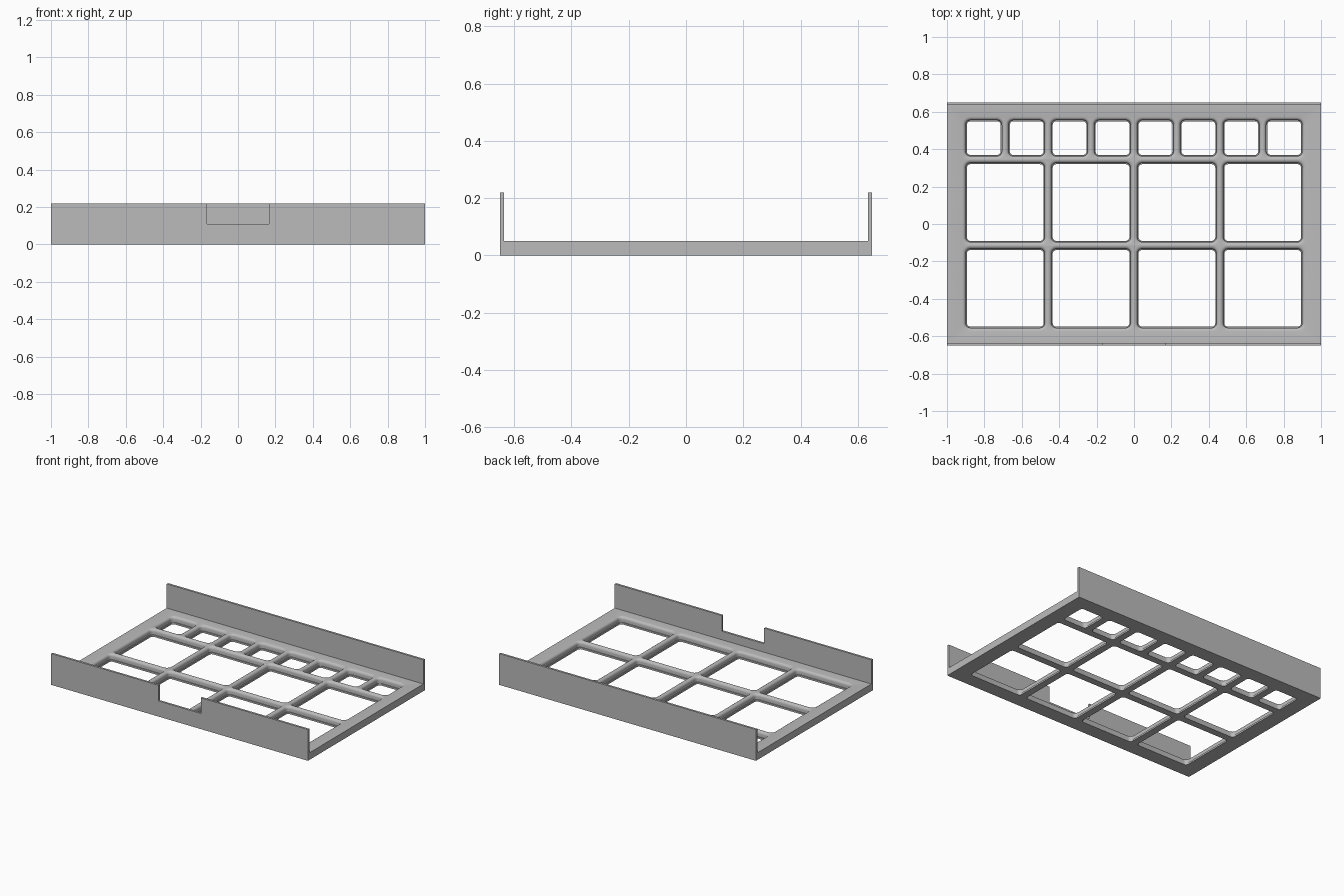
import bpy, bmesh, math

if "Cube" in bpy.data.objects:
    bpy.data.objects.remove(bpy.data.objects["Cube"])

WALL, FLOOR, HEIGHT, HALF_Y = 0.015, 0.05, 0.22, 0.65
PITCH = 0.459          # large compartment spacing
LIP, FILLET = 0.006, 0.018

grey = bpy.data.materials.new("light grey")
grey.use_nodes = True
colour = (0.5, 0.5, 0.5, 1)
grey.diffuse_color = colour
grey.node_tree.nodes["Principled BSDF"].inputs["Base Color"].default_value = colour


def finish(bm, name):
    bmesh.ops.recalc_face_normals(bm, faces=bm.faces)
    mesh = bpy.data.meshes.new(name)
    bm.to_mesh(mesh)
    bm.free()
    obj = bpy.data.objects.new(name, mesh)
    bpy.context.collection.objects.link(obj)
    mesh.materials.append(grey)
    return obj


def rounded_ring(bm, cx, cy, half, radius, z, steps=6):
    verts = []
    for corner, (sx, sy) in enumerate([(1, 1), (-1, 1), (-1, -1), (1, -1)]):
        for i in range(steps + 1):
            a = (corner + i / steps) * math.pi / 2
            verts.append(bm.verts.new((cx + sx * (half - radius) + radius * math.cos(a),
                                       cy + sy * (half - radius) + radius * math.sin(a), z)))
    return verts


def add_compartment(bm, cx, cy, size):
    # Window with a narrow bottom lip, straight wall and rounded rim
    hole = size / 2 - FILLET - LIP - 0.0005
    layers = [(0, -0.02), (0, 0.012), (LIP, 0.012)]
    for i in range(5):
        a = i / 4 * math.pi / 2
        layers.append((LIP + FILLET * (1 - math.cos(a)), FLOOR - FILLET * (1 - math.sin(a))))
    layers.append((LIP + FILLET, FLOOR + 0.02))
    rings = [rounded_ring(bm, cx, cy, hole + off, 0.02 + off, z) for off, z in layers]
    for low, high in zip(rings, rings[1:]):
        for i in range(len(low)):
            j = (i + 1) % len(low)
            bm.faces.new((low[i], low[j], high[j], high[i]))
    bm.faces.new(rings[0][::-1])
    bm.faces.new(rings[-1])


# Tray: U-shaped section swept along x
bm = bmesh.new()
inner = HALF_Y - WALL
section = [(-HALF_Y, 0), (HALF_Y, 0), (HALF_Y, HEIGHT), (inner, HEIGHT),
           (inner, FLOOR), (-inner, FLOOR), (-inner, HEIGHT), (-HALF_Y, HEIGHT)]
face = bm.faces.new([bm.verts.new((-1, y, z)) for y, z in section])
sweep = bmesh.ops.extrude_face_region(bm, geom=[face])["geom"]
bmesh.ops.translate(bm, vec=(2, 0, 0), verts=[v for v in sweep if isinstance(v, bmesh.types.BMVert)])
tray = finish(bm, "tray")

# Cutter: two rows of large windows, one row of small ones, front notch
bm = bmesh.new()
for col in range(4):
    for cy in (-0.75 * PITCH, 0.25 * PITCH):
        add_compartment(bm, (col - 1.5) * PITCH, cy, PITCH)
for col in range(8):
    add_compartment(bm, (col - 3.5) * PITCH / 2, PITCH, PITCH / 2)
notch = bmesh.ops.create_cube(bm, size=1)["verts"]
bmesh.ops.scale(bm, vec=(0.33, 0.1, 0.2), verts=notch)
bmesh.ops.translate(bm, vec=(0, -HALF_Y, 0.21), verts=notch)
cutter = finish(bm, "window_cutter")
cutter.hide_render = True

# Cut and bake the openings
cut = tray.modifiers.new("openings", "BOOLEAN")
cut.operation = "DIFFERENCE"
cut.solver = "EXACT"
cut.object = cutter
bpy.context.view_layer.objects.active = tray
tray.select_set(True)
cutter.select_set(False)
bpy.ops.object.modifier_apply(modifier=cut.name)
bpy.data.objects.remove(cutter)
bpy.ops.object.shade_smooth_by_angle(angle=math.radians(30))
